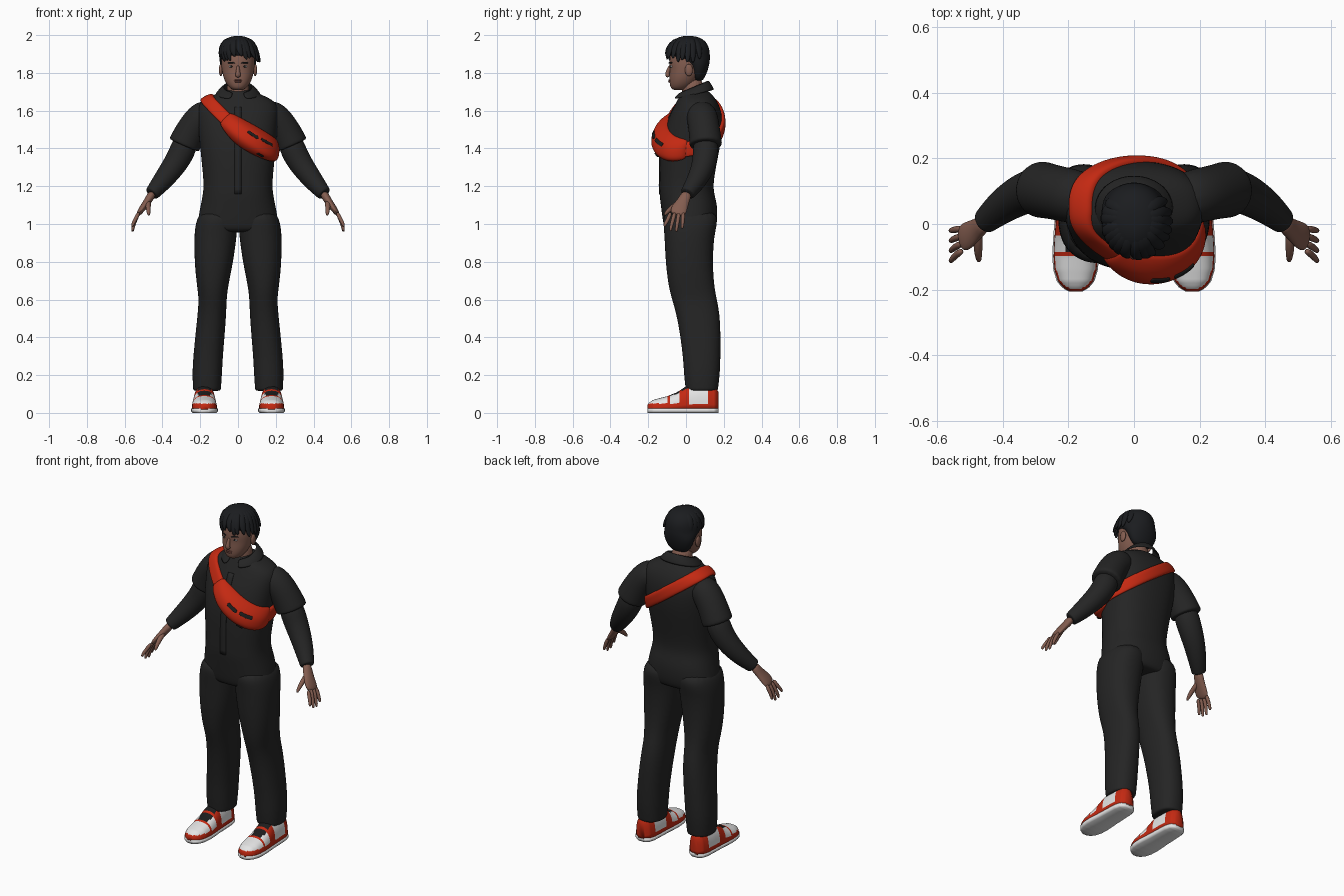
import bpy, bmesh, math, random
from mathutils import Vector as V
from mathutils.bvhtree import BVHTree

if "Cube" in bpy.data.objects:
    bpy.data.objects.remove(bpy.data.objects["Cube"])

random.seed(4)


def material(name, r, g, b):
    m = bpy.data.materials.new(name)
    m.diffuse_color = (r, g, b, 1)
    m.use_nodes = True
    m.node_tree.nodes["Principled BSDF"].inputs["Base Color"].default_value = m.diffuse_color
    return m


CLOTH = material("black cloth", .018, .018, .018)
HAIR = material("dark hair", .011, .012, .014)
SKIN = material("skin", .23, .11, .08)
LIP = material("lips", .19, .07, .055)
RED = material("red", .55, .022, .006)
WHITE = material("white", .78, .78, .78)
TRIM = material("dark trim", .012, .012, .012)


def skin(name, rings, mats, sub=2, mirror=False, loop=False, rule=None):
    """Skin a list of closed point rings into a smooth mesh."""
    bm = bmesh.new()
    vs = [[bm.verts.new(p) for p in r] for r in rings]
    n = len(vs[0])
    pairs = list(zip(vs, vs[1:])) + ([(vs[-1], vs[0])] if loop else [])
    for a, b in pairs:
        for i in range(n):
            bm.faces.new((a[i], a[(i + 1) % n], b[(i + 1) % n], b[i]))
    if not loop:
        bm.faces.new(vs[0])
        bm.faces.new(vs[-1])
    bmesh.ops.recalc_face_normals(bm, faces=bm.faces)
    for f in bm.faces:
        f.smooth = True
        if rule:
            f.material_index = rule(f.calc_center_median())
    me = bpy.data.meshes.new(name)
    bm.to_mesh(me)
    bm.free()
    for m in mats:
        me.materials.append(m)
    ob = bpy.data.objects.new(name, me)
    bpy.context.collection.objects.link(ob)
    if mirror:
        ob.modifiers.new("mirror", "MIRROR").use_mirror_merge = False
    if sub:
        s = ob.modifiers.new("smooth", "SUBSURF")
        s.levels = s.render_levels = sub
    return ob


def power(x, p):
    return math.copysign(abs(x) ** p, x)


def stack(name, levels, mat, p=1.0, n=20, **kw):
    """Horizontal sections: z, x_min, x_max, y_front, y_back."""
    rings = []
    for z, x0, x1, y0, y1 in levels:
        rings.append([((x0 + x1) / 2 + (x1 - x0) / 2 * power(math.cos(a), p),
                       (y0 + y1) / 2 + (y1 - y0) / 2 * power(math.sin(a), p), z)
                      for a in (math.tau * i / n for i in range(n))])
    return skin(name, rings, [mat], **kw)


def tube(name, pts, mat, side=(0, 1, 0), n=12, **kw):
    """Limb along points: x, y, z, radius along side, other radius."""
    c = [V(p[:3]) for p in pts]
    rings = []
    for i, p in enumerate(pts):
        t = (c[min(i + 1, len(c) - 1)] - c[max(i - 1, 0)]).normalized()
        u = V(side)
        u = (u - t * u.dot(t)).normalized()
        w = t.cross(u)
        rings.append([c[i] + u * p[3] * math.cos(a) + w * p[-1] * math.sin(a)
                      for a in (math.tau * k / n for k in range(n))])
    return skin(name, rings, [mat], **kw)


def ball(name, loc, rad, mat, mirror=False):
    x, y, z = loc
    levels = []
    for i in range(1, 10):
        a = math.pi * i / 10
        s = math.sin(a)
        levels.append((z - rad[2] * math.cos(a), x - rad[0] * s, x + rad[0] * s,
                       y - rad[1] * s, y + rad[1] * s))
    return stack(name, levels, mat, n=12, sub=1, mirror=mirror)


def sym(levels):
    return [(z, -w, w, y0, y1) for z, w, y0, y1 in levels]


# Shirt body and hips
torso = stack("shirt_body", sym([
    (.955, .19, -.09, .13), (.97, .215, -.115, .155), (1.02, .215, -.125, .168), (1.1, .2, -.135, .168),
    (1.16, .187, -.143, .15), (1.22, .183, -.142, .145), (1.35, .197, -.142, .17),
    (1.45, .207, -.132, .19), (1.55, .217, -.1, .197), (1.62, .22, -.065, .182),
    (1.66, .185, -.045, .16), (1.69, .11, -.03, .135), (1.715, .065, -.015, .105)]), CLOTH, p=.85)

# Trouser legs
stack("trouser_leg", [
    (1.08, .01, .2, -.12, .165), (1.0, .003, .226, -.122, .168), (.94, .005, .233, -.115, .15),
    (.8, .024, .232, -.11, .142), (.67, .052, .218, -.094, .15), (.6, .06, .207, -.075, .165),
    (.5, .062, .217, -.045, .184), (.3, .08, .238, -.016, .184), (.2, .084, .243, -.012, .18),
    (.125, .09, .238, -.002, .17), (.115, .09, .238, -.002, .17)], CLOTH, p=.88, mirror=True)

# Sleeves and forearms
tube("short_sleeve", [(.13, .075, 1.59, .075), (.19, .085, 1.575, .085), (.245, .097, 1.5, .084),
                      (.282, .105, 1.425, .088), (.287, .105, 1.413, .088)], CLOTH, n=16, mirror=True)
tube("long_sleeve", [(.265, .105, 1.46, .07), (.305, .105, 1.36, .069), (.355, .085, 1.285, .062),
                     (.41, .048, 1.215, .052), (.452, .01, 1.165, .04), (.458, .006, 1.158, .039)],
     CLOTH, n=16, mirror=True)

# Hands
tube("palm", [(.45, .008, 1.168, .03, .025), (.475, -.012, 1.125, .031, .021),
              (.505, -.035, 1.085, .046, .018), (.532, -.048, 1.045, .043, .013)], SKIN, mirror=True)
for i, tip in enumerate((.985, .962, .958, .975)):
    y0, y1 = -.08 + .022 * i, -.113 + .031 * i
    tube("finger", [(.522, y0, 1.065, .012), (.546, (y0 + y1) / 2, 1.02, .0115),
                    (.558, y1, tip + .012, .009), (.559, y1, tip, .006)], SKIN, n=8, sub=1, mirror=True)
tube("thumb", [(.475, -.01, 1.125, .016), (.476, -.06, 1.1, .016), (.474, -.1, 1.065, .012),
               (.472, -.115, 1.045, .007)], SKIN, side=(1, 0, 0), n=8, sub=1, mirror=True)

# Neck and head
stack("neck", sym([(1.62, .065, -.02, .1), (1.69, .06, -.022, .098), (1.78, .058, -.02, .09)]), SKIN)
stack("head", sym([
    (1.708, .024, -.066, -.01), (1.72, .045, -.082, .02), (1.745, .065, -.088, .05),
    (1.78, .08, -.089, .075), (1.82, .087, -.086, .095), (1.85, .09, -.091, .105),
    (1.91, .088, -.083, .11), (1.95, .07, -.06, .1), (1.97, .03, -.02, .05)]), SKIN, p=.95)
tube("nose", [(0, -.082, 1.84, .009, .008), (0, -.095, 1.81, .011, .01),
              (0, -.1, 1.79, .013, .016), (0, -.09, 1.778, .012, .014)], SKIN)
ball("ear", (.091, .015, 1.815), (.011, .022, .033), SKIN, True)
ball("eye", (.035, -.073, 1.834), (.014, .012, .006), WHITE, True)
ball("iris", (.035, -.081, 1.834), (.006, .005, .0055), TRIM, True)
tube("eyebrow", [(.015, -.091, 1.85, .004), (.035, -.086, 1.857, .005), (.058, -.071, 1.852, .003)],
     HAIR, n=8, sub=1, mirror=True)
ball("upper_lip", (0, -.086, 1.761), (.022, .008, .0045), LIP)
ball("lower_lip", (0, -.086, 1.753), (.019, .009, .005), LIP)

# Hair cap with swept locks
stack("hair_cap", sym([
    (1.755, .045, .045, .085), (1.78, .072, .03, .103), (1.82, .09, .015, .118),
    (1.85, .097, -.005, .125), (1.875, .1, -.055, .128), (1.89, .102, -.093, .128),
    (1.93, .1, -.1, .126), (1.965, .085, -.082, .108), (1.988, .052, -.045, .075),
    (1.996, .02, -.01, .035)]), HAIR)
for i in range(17):
    a = math.radians(-120 + 15 * i + random.uniform(-5, 5))
    s, c = math.sin(a), math.cos(a)
    low = 1.872 + .02 * random.random() - .02 * abs(s)
    tube("hair_lock", [(.03 * s, .02 - .03 * c, 1.982, .016, .008),
                       (.068 * s, .012 - .075 * c, 1.972, .024, .015),
                       (.096 * s, .01 - .107 * c, 1.93, .021, .013),
                       (.103 * s + .01, .008 - .113 * c, low + .015, .013, .008),
                       (.101 * s + .016, .008 - .113 * c, low, .004, .003)],
         HAIR, side=(c, s, 0), n=8, sub=1)

# Folded shirt collar, open at the front
rings = []
for i in range(25):
    a = math.radians(18 + 324 * i / 24)
    s, c = math.sin(a), math.cos(a)
    f = (1 + c) / 2
    top = V((.07 * s, .042 - .07 * c, 1.758 - .065 * f))
    low = V((.118 * s, .045 - (.1 + .015 * f) * c, 1.705 - .05 * f))
    o = V((s, -c, .8)) * .008
    rings.append([top, top + o, low + o, low])
skin("collar", rings, [CLOTH], sub=1)

# Surface lookup so worn items hug the shirt
bpy.context.view_layer.update()
tree = BVHTree.FromObject(torso, bpy.context.evaluated_depsgraph_get())
ALONG = V((.36, 0, -.26)).normalized()
ACROSS = V((.26, 0, .36)).normalized()


def band(name, t0, t1, steps, width, outer, inner, mat, v0=-1, v1=1, loop=False):
    """Strip wrapped around the chest; angles in degrees, 90 is the front."""
    rings = []
    for i in range(steps):
        k = i / (steps if loop else steps - 1)
        t = math.radians(t0 + (t1 - t0) * k)
        d = ALONG * math.cos(t) + V((0, -math.sin(t), 0))
        mid = V((.02, .04, 1.535 - .05 * max(0, math.sin(t))))
        out, inn = [], []
        for j in range(9):
            v = v0 + (v1 - v0) * j / 8
            o = mid + ACROSS * v * width(k) / 2
            hit = tree.ray_cast(o + d * .6, -d)[0] or o + d * .18
            out.append(hit + d * outer(k, v))
            inn.append(hit + d * inner(k, v))
        rings.append(out + inn[::-1])
    skin(name, rings, [mat], sub=1, loop=loop)


def bulge(k, v):
    return .012 + .052 * math.sin(math.pi * k) ** .6 * (1 - abs(v) ** 3)


def on_pouch(t0, t1, extra):
    """Height of the pouch surface for a plate spanning the given angles."""
    return lambda k, v: bulge((t0 + (t1 - t0) * k - 8) / 122, v) + extra


# Cross-body strap and pouch
band("bag_strap", 0, 360, 64, lambda k: .068, lambda k, v: .018 - .006 * v ** 4,
     lambda k, v: -.006, RED, loop=True)
band("bag_pouch", 8, 130, 28, lambda k: .075 + .065 * math.sin(math.pi * k) ** .7, bulge,
     lambda k, v: -.006, RED)
for t0, t1, v0, v1 in ((42, 62, .3, .5), (66, 84, .22, .45), (47, 56, -.8, -.62)):
    band("bag_zip", t0, t1, 8, lambda k: .138, on_pouch(t0, t1, .004), on_pouch(t0, t1, -.004),
         TRIM, v0, v1)

# Button placket
rings = []
for i in range(20):
    z = 1.16 + .46 * i / 19
    y = tree.ray_cast(V((0, -1, z)), V((0, 1, 0)))[0].y
    rings.append([(-.018, y - .004, z), (.018, y - .004, z), (.018, y + .004, z), (-.018, y + .004, z)])
skin("placket", rings, [CLOTH], sub=0)

# Shoes: y, half width, top height
PROFILE = [(-.205, .018, .04), (-.195, .036, .055), (-.175, .053, .068), (-.14, .064, .078),
           (-.1, .067, .088), (-.05, .065, .108), (0, .061, .14), (.06, .059, .15), (.12, .056, .15),
           (.155, .046, .14), (.172, .022, .11)]


def shoe_at(y):
    for (a, w0, h0), (b, w1, h1) in zip(PROFILE, PROFILE[1:]):
        if y <= b + 1e-6:
            k = (y - a) / (b - a)
            return w0 + (w1 - w0) * k, h0 + (h1 - h0) * k


def shoe_colour(c):
    dx = abs(c.x - .178)
    if c.y < -.1:
        return 1 if c.z > .05 else 0
    if c.y < -.085:
        return 0
    if c.y < .03 and dx < .034 and c.z > .065:
        return 0 if -.035 < c.y < -.02 else 2
    if c.z < .05 or c.y > .115 or -.035 < c.y < .015:
        return 0
    return 1


ys = [-.205 + .377 * i / 60 for i in range(61)]
upper, sole = [], []
for y in ys:
    w, h = shoe_at(y)
    arc = [math.pi * i / 24 for i in range(25)]
    upper.append([(.178 + w * power(math.cos(a), .8), y, .018 + (h - .018) * math.sin(a) ** .75)
                  for a in arc])
    e = w + .004
    sole.append([(.178 + e, y, .024), (.178 - e, y, .024), (.178 - e, y, .008),
                 (.178 - e + .008, y, 0), (.178 + e - .008, y, 0), (.178 + e, y, .008)])
skin("shoe_upper", upper, [RED, WHITE, TRIM], sub=0, mirror=True, rule=shoe_colour)
skin("shoe_sole", sole, [WHITE], sub=0, mirror=True)
